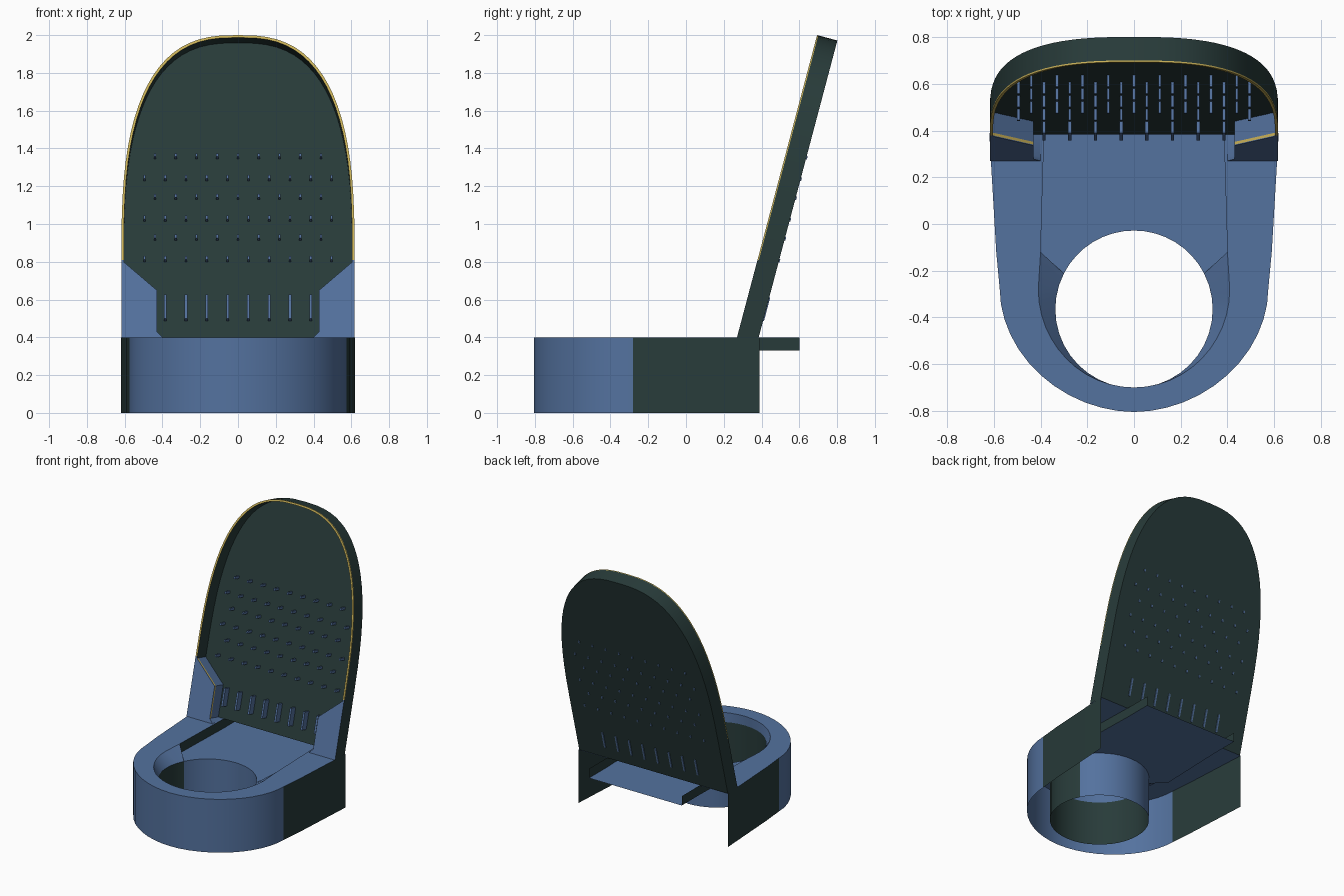
import bpy, bmesh, math
from mathutils import Vector

if "Cube" in bpy.data.objects:
    bpy.data.objects.remove(bpy.data.objects["Cube"])


def material(name, rgb):
    m = bpy.data.materials.new(name)
    m.diffuse_color = (*rgb, 1)
    m.use_nodes = True
    m.node_tree.nodes["Principled BSDF"].inputs["Base Color"].default_value = m.diffuse_color
    return m


BLUE, DARK, GOLD = 0, 1, 2
MATS = [material("slate blue", (0.088, 0.168, 0.345)),
        material("dark green", (0.021, 0.044, 0.042)),
        material("gold trim", (0.60, 0.45, 0.10))]


def build(name, verts, faces, fix_normals=True, angle=30):
    """faces: list of (vertex indices, material index)"""
    me = bpy.data.meshes.new(name)
    bm = bmesh.new()
    vs = [bm.verts.new(v) for v in verts]
    for idx, mat in faces:
        bm.faces.new([vs[i] for i in idx]).material_index = mat
    bmesh.ops.remove_doubles(bm, verts=bm.verts, dist=1e-5)
    if fix_normals:
        bmesh.ops.recalc_face_normals(bm, faces=bm.faces)
    bm.to_mesh(me)
    bm.free()
    ob = bpy.data.objects.new(name, me)
    for m in MATS:
        me.materials.append(m)
    bpy.context.collection.objects.link(ob)
    bpy.ops.object.select_all(action='DESELECT')
    ob.select_set(True)
    bpy.context.view_layer.objects.active = ob
    bpy.ops.object.shade_smooth_by_angle(angle=math.radians(angle))
    return ob


def strips(loops, rule):
    """Bridge open loops of equal length; rule(strip, segment) gives the material"""
    n = len(loops[0])
    verts = [p for lp in loops for p in lp]
    faces = []
    for s in range(len(loops) - 1):
        for i in range(n - 1):
            a = s * n + i
            faces.append(((a, a + 1, a + n + 1, a + n), rule(s, i)))
    return verts, faces


# ---- base: thin outer wall and top ring, open at the back
SEG = 24
CY = -0.28


def horseshoe(back_x, mid, a, b, e=1.0):
    arc = []
    for k in range(SEG + 1):
        t = math.pi * k / SEG
        c, s = math.cos(t), math.sin(t)
        arc.append((-math.copysign(abs(c) ** e, c) * a, CY - b * abs(s) ** e))
    return [(-back_x, 0.39), (-mid, -0.12)] + arc + [(mid, -0.12), (back_x, 0.39)]


outer = horseshoe(0.62, 0.59, 0.575, 0.525, 1.04)
inner = horseshoe(0.385, 0.40, 0.41, 0.42)
loops = [[(x, y, 0) for x, y in outer], [(x, y, 0.4) for x, y in outer],
         [(x, y, 0.4) for x, y in inner]]
last = len(outer) - 2
build("base_shell", *strips(
    loops, lambda s, i: DARK if s == 0 and (i < 2 or i > last - 2) else BLUE))

# ---- sloped bowl lip leading into the round well
WY, WR, FLOOR = -0.365, 0.337, 0.33
A0 = math.radians(153)


def circle_pt(t, z):
    return (WR * math.cos(t), WY + WR * math.sin(t), z)


lip_top = [(x, y, 0.4) for x, y in inner[1:-1]]
n = len(lip_top)
sweep = 2 * math.pi - 2 * (A0 - math.pi / 2)
angles = [A0 + sweep * k / (n - 1) for k in range(n)]
verts, faces = strips([lip_top, [circle_pt(t, FLOOR) for t in angles]], lambda s, i: BLUE)
k = len(verts)
verts += [(-0.40, -0.12, FLOOR), (0.40, -0.12, FLOOR)]
faces += [((0, n, k), BLUE), ((n - 1, k + 1, 2 * n - 1), BLUE)]
build("bowl_lip", verts, faces)

# well wall: dark in front, blue at the back
back_angles = [A0 - (2 * A0 - math.pi) * j / 16 for j in range(17)]
ring = angles + back_angles[::-1][1:]
build("well_wall", *strips(
    [[circle_pt(t, 0.0) for t in ring], [circle_pt(t, FLOOR) for t in ring]],
    lambda s, i: DARK if i < n - 1 else BLUE))

# ---- tray: sunken floor running out under the backrest, with side walls
arc = [circle_pt(t, FLOOR) for t in back_angles]
floor = arc + [(0.40, -0.12, FLOOR), (0.385, 0.39, FLOOR), (0.385, 0.6, FLOOR),
               (-0.385, 0.6, FLOOR), (-0.385, 0.39, FLOOR), (-0.40, -0.12, FLOOR)]
build("tray_floor", floor, [(tuple(range(len(floor))), BLUE)], False)
bpy.data.objects["tray_floor"].data.flip_normals() if \
    bpy.data.objects["tray_floor"].data.polygons[0].normal.z < 0 else None
for sx, side in ((-1, "left"), (1, "right")):
    path = [(0.40, -0.12), (0.385, 0.39), (0.385, 0.6)]
    build("tray_wall_" + side, *strips(
        [[(sx * x, y, z) for x, y in path] for z in (FLOOR, 0.4)], lambda s, i: DARK))

# ---- backrest: leaning arched shell with a thin gold front lip
DEPTH = 0.111
TILT = math.atan(0.265)
CT, ST = math.cos(TILT), math.sin(TILT)


def lean(x, z, d):
    """Point on the leaning front plane, pushed back by d along its normal"""
    y = 0.27 + 0.265 * (z - 0.4)
    if z - ST * d < 0.4:                       # trim level with the base top
        return (x, 0.27 + d / CT, 0.4)
    return (x, y + CT * d, z - ST * d)


def arch(inset):
    a, h, p = 0.617 - inset, 1.15 - inset, 2 / 2.7
    pts = [(-a, 0.4), (-a, 0.81)]
    for j in range(41):
        t = math.pi * j / 40
        c = math.cos(t)
        pts.append((-math.copysign(abs(c) ** p, c) * a, 0.85 + h * abs(math.sin(t)) ** p))
    return pts + [(a, 0.81), (a, 0.4)]


edge, inside = arch(0), arch(0.013)
m = len(edge)


def shell_rule(s, i):
    if s in (1, 2):
        if 0 < i < m - 2:
            return GOLD
        return DARK if s == 1 else BLUE
    return DARK


verts, faces = strips(
    [[lean(x, z, DEPTH) for x, z in edge], [lean(x, z, 0.007) for x, z in edge],
     [lean(x, z, 0) for x, z in edge], [lean(x, z, 0) for x, z in inside],
     [lean(x, z, DEPTH - 0.002) for x, z in inside]], shell_rule)
faces.append((tuple(range(m)), DARK))                       # back panel
k = 4 * m
faces.append((tuple(range(k, k + m)), DARK))                # inner panel face
build("backrest_shell", verts, faces)

# ---- corner cheeks joining base and backrest, gold line on the inner edge
cheek = [(0.606, 0.4), (0.606, 0.80), (0.43, 0.65), (0.43, 0.43), (0.40, 0.4)]
for sx, side in ((-1, "left"), (1, "right")):
    lps = [[lean(sx * x, z, d) for x, z in cheek] for d in (0, 0.004, 0.016, DEPTH - 0.004)]
    verts, faces = strips(lps, lambda s, i: GOLD if s == 1 and i in (1, 2) else BLUE)
    faces.append((tuple(range(5)), BLUE))
    build("cheek_" + side, verts, faces)


# ---- pegs and ribs standing out of the panel
def block(verts, faces, x, z0, z1, w):
    """Leaning box whose face covers z0..z1 as seen from the front"""
    b = len(verts)
    for d in (DEPTH - 0.052, DEPTH + 0.005):
        shift = ST * (DEPTH - 0.05)
        for px, pz in ((x - w, z0), (x + w, z0), (x + w, z1), (x - w, z1)):
            verts.append(lean(px, pz + shift, d))
    for f in ((0, 1, 2, 3), (4, 5, 6, 7), (0, 1, 5, 4), (1, 2, 6, 5), (2, 3, 7, 6), (3, 0, 4, 7)):
        faces.append((tuple(b + q for q in f), BLUE))


verts, faces = [], []
for row, z in enumerate((0.82, 0.935, 1.035, 1.15, 1.25, 1.365)):
    count = 10 if row % 2 == 0 else 9
    for j in range(count):
        block(verts, faces, (j - (count - 1) / 2) * 0.11, z - 0.009, z + 0.009, 0.006)
build("panel_pegs", verts, faces)

verts, faces = [], []
for j in range(8):
    block(verts, faces, (j - 3.5) * 0.11, 0.50, 0.625, 0.007)
build("panel_ribs", verts, faces)
